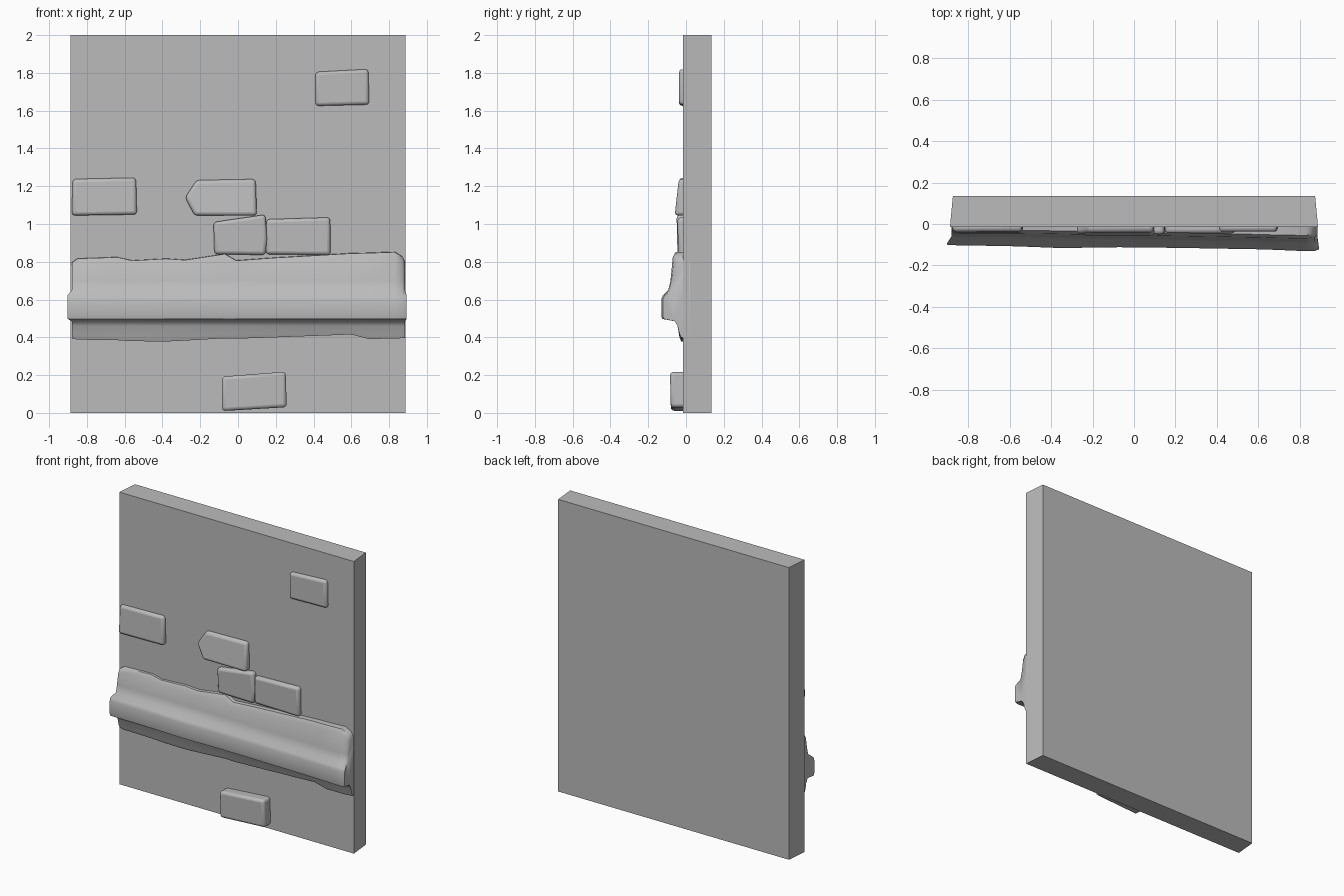
import bpy
import bmesh
import math

cube = bpy.data.objects.get("Cube")
if cube:
    bpy.data.objects.remove(cube, do_unlink=True)

stone = bpy.data.materials.new("stone_grey")
stone.use_nodes = True
GREY = (0.5, 0.5, 0.5, 1)
stone.diffuse_color = GREY
stone.node_tree.nodes["Principled BSDF"].inputs["Base Color"].default_value = GREY


def finish(name, bm, bevel=0, smooth=None):
    """Turn a bmesh into an object, optionally rounded and smoothed."""
    bmesh.ops.recalc_face_normals(bm, faces=bm.faces)
    mesh = bpy.data.meshes.new(name)
    bm.to_mesh(mesh)
    bm.free()
    mesh.materials.append(stone)
    obj = bpy.data.objects.new(name, mesh)
    bpy.context.collection.objects.link(obj)
    if bevel:
        mod = obj.modifiers.new("rounded_edges", "BEVEL")
        mod.width = bevel
        mod.segments = 3
        mod.limit_method = "ANGLE"
        mod.angle_limit = math.radians(40)
    if smooth:
        bpy.ops.object.select_all(action="DESELECT")
        obj.select_set(True)
        bpy.context.view_layer.objects.active = obj
        bpy.ops.object.shade_smooth_by_angle(angle=math.radians(smooth))
    return obj


def loft(bm, rings):
    """Skin a row of matching closed rings and cap both ends."""
    loops = [[bm.verts.new(p) for p in ring] for ring in rings]
    n = len(loops[0])
    for a, b in zip(loops, loops[1:]):
        for i in range(n):
            j = (i + 1) % n
            bm.faces.new((a[i], a[j], b[j], b[i]))
    bm.faces.new(loops[0])
    bm.faces.new(loops[-1])


# Wall slab, a touch narrower at the back
bm = bmesh.new()
loft(bm, [[(-w, y, 0), (w, y, 0), (w, y, 2), (-w, y, 2)]
          for w, y in ((0.888, -0.015), (0.874, 0.135))])
finish("wall_slab", bm)


# Worn ledge: a moulding section swept along x with uneven edges
# Each station: x, top height, bottom height, ledge depth, top depth
stations = [
    (-0.88, 0.80, 0.395, 0.100, 0.040),
    (-0.85, 0.82, 0.388, 0.103, 0.045),
    (-0.64, 0.828, 0.385, 0.106, 0.045),
    (-0.56, 0.81, 0.380, 0.108, 0.045),
    (-0.38, 0.82, 0.378, 0.115, 0.048),
    (-0.28, 0.813, 0.383, 0.115, 0.050),
    (-0.07, 0.845, 0.395, 0.112, 0.055),
    (-0.01, 0.81, 0.393, 0.113, 0.055),
    (0.20, 0.825, 0.400, 0.115, 0.058),
    (0.60, 0.848, 0.415, 0.122, 0.065),
    (0.69, 0.85, 0.392, 0.125, 0.068),
    (0.83, 0.855, 0.393, 0.131, 0.070),
    (0.87, 0.83, 0.396, 0.131, 0.065),
    (0.885, 0.80, 0.398, 0.122, 0.050),
]


def ledge_ring(x, top, bottom, depth, top_depth):
    flare = 0.022 if x < -0.87 else 0.008 if x > 0.88 else 0
    out = x + math.copysign(flare, x)
    cove = top_depth + 0.012
    return [
        (x, 0.02, bottom), (x, -0.025, bottom), (x, -0.034, bottom + 0.02),
        (x, -0.045, 0.46), (x, -0.06, 0.485), (out, -depth + 0.004, 0.498),
        (out, -depth, 0.515), (out, -depth, 0.60), (out, -depth + 0.008, 0.622),
        (x, -cove - 0.012, 0.65), (x, -cove, 0.70), (x, -top_depth, top - 0.03),
        (x, -top_depth + 0.015, top - 0.004), (x, 0.02, top),
    ]


bm = bmesh.new()
loft(bm, [ledge_ring(*s) for s in stations])
finish("worn_ledge", bm, smooth=50)


# Exposed bricks: outline in x and z, depth at bottom and at top
bricks = {
    "upper_brick": ([(0.41, 1.625), (0.695, 1.632), (0.69, 1.82), (0.41, 1.805)],
                    0.037, 0.037),
    "left_brick": ([(-0.88, 1.045), (-0.535, 1.05), (-0.54, 1.245), (-0.875, 1.238)],
                   0.045, 0.036),
    "middle_brick": ([(-0.23, 1.045), (0.10, 1.045), (0.093, 1.238),
                      (-0.22, 1.232), (-0.28, 1.14)], 0.06, 0.038),
    "centre_brick": ([(-0.125, 0.84), (0.145, 0.836), (0.155, 0.92),
                      (0.145, 1.05), (-0.13, 1.01)], 0.045, 0.05),
    "right_brick": ([(0.147, 0.84), (0.49, 0.835), (0.488, 1.035), (0.15, 1.025)],
                    0.042, 0.045),
    "lower_brick": ([(-0.085, 0.01), (0.258, 0.03), (0.252, 0.218), (-0.085, 0.192)],
                    0.08, 0.085),
}
for name, (outline, low, high) in bricks.items():
    zs = [z for x, z in outline]
    base, height = min(zs), max(zs) - min(zs)
    front = [(x, -low - (high - low) * (z - base) / height, z) for x, z in outline]
    back = [(x, 0.03, z) for x, z in outline]
    bm = bmesh.new()
    loft(bm, [back, front])
    finish(name, bm, bevel=0.018, smooth=60)
